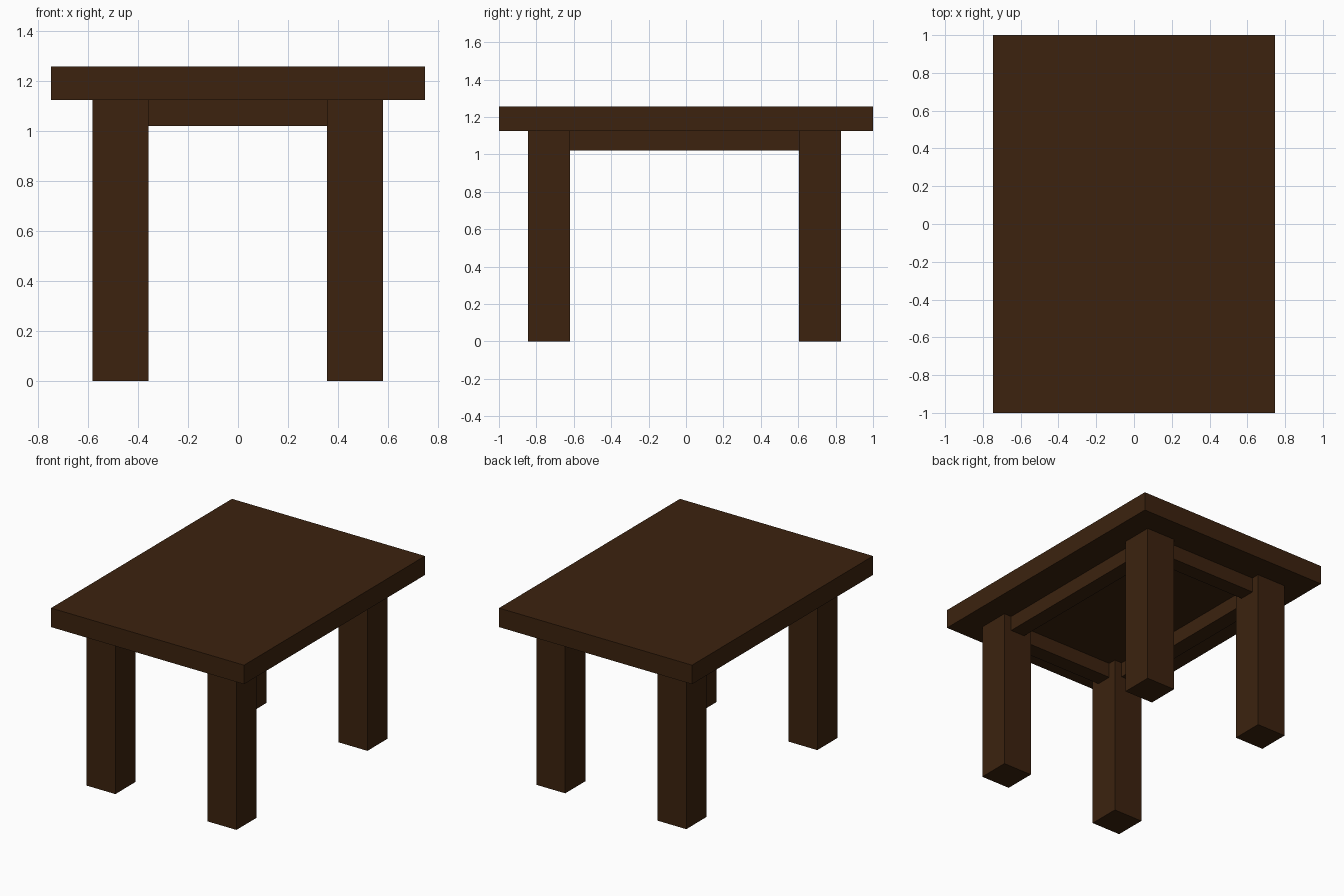
import bpy

cube = bpy.data.objects.get("Cube")
if cube:
    bpy.data.objects.remove(cube, do_unlink=True)

# Dark wood
wood = bpy.data.materials.new("dark_brown_wood")
wood.use_nodes = True
colour = (0.045, 0.0163, 0.0045, 1)
wood.diffuse_color = colour
bsdf = next(n for n in wood.node_tree.nodes if n.type == "BSDF_PRINCIPLED")
bsdf.inputs["Base Color"].default_value = colour


def box(name, low, high):
    """Axis-aligned block between two opposite corners."""
    bpy.ops.mesh.primitive_cube_add(size=1)
    ob = bpy.context.object
    ob.name = name
    for v in ob.data.vertices:
        v.co = [h if c > 0 else l for c, l, h in zip(v.co, low, high)]
    ob.data.materials.append(wood)
    return ob


TOP, UNDER, RAIL_BOTTOM = 1.257, 1.124, 1.02
LEG, RAIL = 0.112, 0.055          # half widths
columns = {"right": -0.47, "left": 0.467}
rows = {"front": -0.732, "back": 0.716}

# Table top
box("table_top", (-0.747, -1, UNDER), (0.747, 1, TOP))

# Four square legs
for row, y in rows.items():
    for side, x in columns.items():
        box(f"{row}_{side}_leg", (x - LEG, y - LEG, 0), (x + LEG, y + LEG, UNDER))

# Rails between the legs, centred on them
for row, y in rows.items():
    box(f"{row}_rail", (columns["right"] + LEG, y - RAIL, RAIL_BOTTOM),
        (columns["left"] - LEG, y + RAIL, UNDER))
for side, x in columns.items():
    box(f"{side}_rail", (x - RAIL, rows["front"] + LEG, RAIL_BOTTOM),
        (x + RAIL, rows["back"] - LEG, UNDER))
